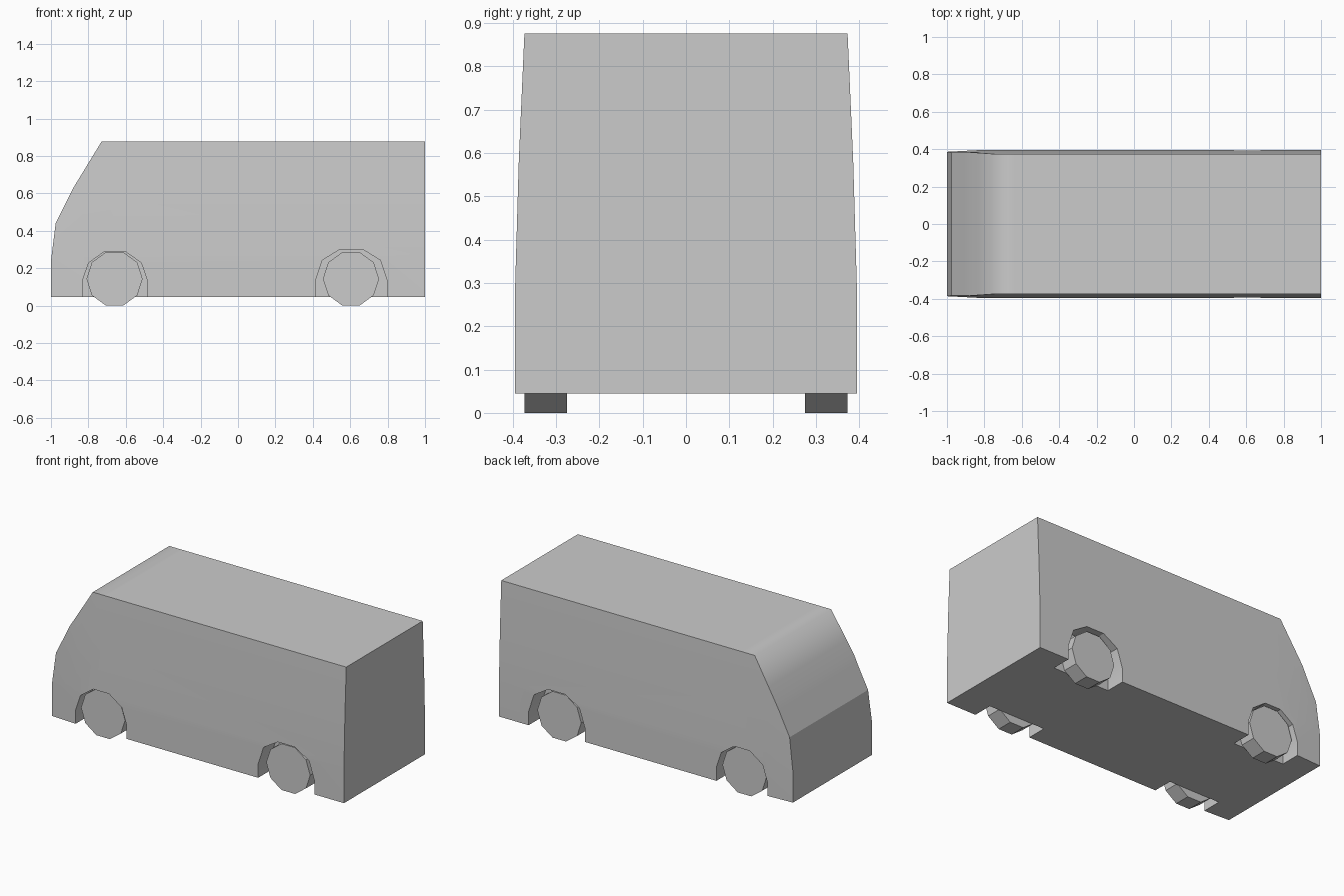
import bpy, bmesh, math
from mathutils import Vector

if "Cube" in bpy.data.objects:
    bpy.data.objects.remove(bpy.data.objects["Cube"])


def prism(name, profile, y0, y1):
    """Extrude an (x, z) outline from y0 to y1."""
    bm = bmesh.new()
    face = bm.faces.new([bm.verts.new((x, y0, z)) for x, z in profile])
    ext = bmesh.ops.extrude_face_region(bm, geom=[face])
    moved = [v for v in ext["geom"] if isinstance(v, bmesh.types.BMVert)]
    bmesh.ops.translate(bm, verts=moved, vec=(0, y1 - y0, 0))
    bmesh.ops.recalc_face_normals(bm, faces=bm.faces)
    mesh = bpy.data.meshes.new(name)
    bm.to_mesh(mesh)
    bm.free()
    obj = bpy.data.objects.new(name, mesh)
    bpy.context.collection.objects.link(obj)
    return obj


def select(obj):
    bpy.ops.object.select_all(action="DESELECT")
    obj.select_set(True)
    bpy.context.view_layer.objects.active = obj


def half_width(x, z):
    """Sides taper towards the roof and slightly towards the nose."""
    if z < 0.58:
        taper = 0.009 * max(0, z - 0.27) / 0.31
    else:
        taper = 0.009 + 0.013 * (z - 0.58) / 0.295
    nose = 0.009 * max(0, -0.83 - x) / 0.17 if z < 0.6 else 0
    return 0.395 - taper - nose


# Body shell: side outline, sliced so the sides can bend inwards
floor, roof = 0.045, 0.876
outline = [(-1, floor), (-1, 0.24), (-0.975, 0.44), (-0.88, 0.63),
           (-0.73, roof), (1, roof), (1, floor)]
body = prism("van_body", outline, -1, 1)
bm = bmesh.new()
bm.from_mesh(body.data)
for point, normal in [((0, 0, 0.27), (0, 0, 1)), ((0, 0, 0.58), (0, 0, 1)),
                      ((-0.83, 0, 0), (1, 0, 0)), ((-0.64, 0, 0), (1, 0, 0))]:
    bmesh.ops.bisect_plane(bm, geom=bm.verts[:] + bm.edges[:] + bm.faces[:],
                           plane_co=point, plane_no=normal)
for v in bm.verts:
    v.co.y = math.copysign(half_width(v.co.x, v.co.z), v.co.y)
bm.to_mesh(body.data)
bm.free()

# Wheel wells: (centre x, half width, shoulder z, top z)
for cx, w, mid, top in [(-0.658, 0.174, 0.228, 0.29), (0.606, 0.192, 0.242, 0.301)]:
    half = [(w, -0.1), (w, 0.13), (w * 0.81, mid), (w * 0.31, top)]
    arch = [(cx + x, z) for x, z in half] + [(cx - x, z) for x, z in reversed(half)]
    for y0, y1 in [(-0.6, -0.272), (0.272, 0.6)]:
        cutter = prism("wheel_well_cutter", arch, y0, y1)
        cutter.hide_render = True
        mod = body.modifiers.new("wheel_well", "BOOLEAN")
        mod.operation, mod.solver, mod.object = "DIFFERENCE", "EXACT", cutter
        select(body)
        bpy.ops.object.modifier_apply(modifier=mod.name)
        bpy.data.objects.remove(cutter)

# Soft shading, with windscreen flowing into the roof
select(body)
bpy.ops.object.shade_smooth_by_angle(angle=math.radians(30))
for e in body.data.edges:
    a, b = (body.data.vertices[i].co for i in e.vertices)
    if abs(a.y - b.y) > 0.5 and (a - b).normalized().dot(Vector((0, 1, 0))) ** 2 > 0.99:
        if abs(a.x + 0.73) < 0.01 and a.z > 0.8:
            e.use_edge_sharp = False
        elif abs(a.z - 0.44) < 0.01 and a.x < 0:
            e.use_edge_sharp = True

# Wheels: ten-sided, flat faced
R = 0.15
for end, cx in [("front", -0.66), ("rear", 0.604)]:
    for side, y0, y1 in [("right", -0.373, -0.275), ("left", 0.275, 0.373)]:
        ring = [(cx + R * math.cos(i * math.pi / 5),
                 R * math.sin(math.radians(72)) + R * math.sin(i * math.pi / 5))
                for i in range(10)]
        prism(f"{end}_{side}_wheel", ring, y0, y1)
